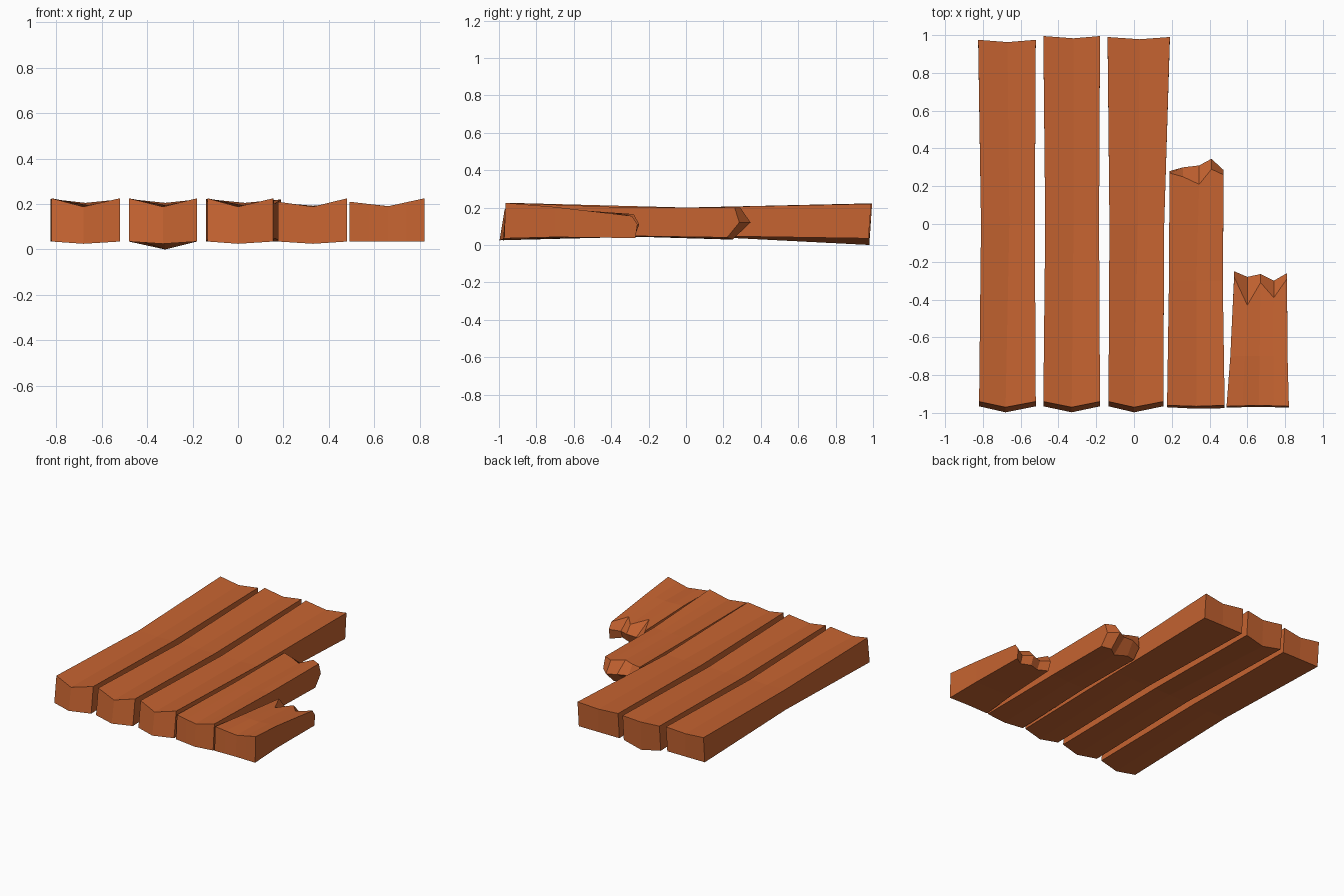
import bpy, bmesh

if "Cube" in bpy.data.objects:
    bpy.data.objects.remove(bpy.data.objects["Cube"])

wood = bpy.data.materials.new("wood")
wood.diffuse_color = (0.56, 0.125, 0.03, 1)
wood.use_nodes = True
wood.node_tree.nodes["Principled BSDF"].inputs["Base Color"].default_value = wood.diffuse_color


def spread(vals, n):
    # resample left / middle / right values over n columns
    out = []
    for i in range(n):
        t = 2 * i / (n - 1)
        k = min(int(t), 1)
        out.append(vals[k] + (vals[k + 1] - vals[k]) * (t - k))
    return out


def row(xs, ys, zs, n):
    return list(zip(spread(xs, n), spread(ys, n), spread(zs, n)))


def plank(name, sections, n=3, tip=None):
    # sections: (top row, bottom row) from front to back; tip: splintered ridge row
    bm = bmesh.new()
    secs = [[[bm.verts.new(p) for p in r] for r in s] for s in sections]
    for (t0, b0), (t1, b1) in zip(secs, secs[1:]):
        for i in range(n - 1):
            bm.faces.new((t0[i], t0[i + 1], t1[i + 1], t1[i]))
            bm.faces.new((b0[i], b1[i], b1[i + 1], b0[i + 1]))
        for i in (0, n - 1):
            bm.faces.new((t0[i], t1[i], b1[i], b0[i]))

    def bridge(a, b):
        for i in range(n - 1):
            bm.faces.new((a[i], a[i + 1], b[i + 1], b[i]))

    bridge(*secs[0])
    t, b = secs[-1]
    if tip:
        m = [bm.verts.new(p) for p in tip]
        bridge(t, m)
        bridge(m, b)
        for i in (0, n - 1):
            bm.faces.new((t[i], m[i], b[i]))
    else:
        bridge(t, b)
    bmesh.ops.recalc_face_normals(bm, faces=bm.faces)
    me = bpy.data.meshes.new(name)
    bm.to_mesh(me)
    bm.free()
    me.materials.append(wood)
    ob = bpy.data.objects.new(name, me)
    bpy.context.collection.objects.link(ob)


def front(x, top, bot, y=(-0.94, -0.97, -0.94), yb=(-0.965, -0.997, -0.965), n=3):
    return row(x, y, top, n), row(x, yb, bot, n)


def flat(x, y, top, bot, n=3):
    return row(x, (y,) * 3, top, n), row(x, (y,) * 3, bot, n)


# three whole planks: front, middle and back x values, back y, back bottom z
whole = [
    ("plank_left", (-.82, -.68, -.52), (-.81, -.66, -.525), (-.825, -.67, -.52), .975, .035),
    ("plank_second", (-.48, -.33, -.18), (-.47, -.32, -.185), (-.48, -.32, -.18), .995, .0),
    ("plank_centre", (-.135, .0, .155), (-.13, .02, .16), (-.14, .03, .19), .99, .035),
]
for name, xf, xm, xb, yb, zb in whole:
    plank(name, [
        front(xf, (.225, .188, .225), (.035, .025, .035)),
        flat(xm, 0, (.2, .195, .2), (.05, .05, .05)),
        (row(xb, (yb, yb - .012, yb), (.222, .205, .22), 3),
         row(xb, (yb - .015, yb - .015, yb - .015), (.035, zb, .035), 3)),
    ])

# longer broken plank with splintered end
n = 5
xs = (.188, .26, .345, .41, .475)
plank("broken_plank_long", [
    front((.175, .33, .48), (.21, .188, .225), (.035, .025, .035),
          (-.96, -.965, -.96), (-.97, -.978, -.975), n),
    flat((.185, .33, .47), -.3, (.2, .192, .2), (.048, .045, .048), n),
    (list(zip(xs, (.27, .25, .21, .29, .26), (.2, .195, .19, .2, .2))),
     list(zip(xs, (.22, .24, .2, .25, .22), (.04, .035, .03, .03, .04)))),
], n, list(zip(xs, (.28, .3, .31, .345, .285), (.11, .13, .12, .12, .12))))

# short broken plank with two deep notches
xs = (.53, .6, .67, .74, .81)
plank("broken_plank_short", [
    front((.49, .66, .82), (.21, .19, .225), (.035, .035, .035),
          (-.965, -.96, -.965), (-.972, -.968, -.972), n),
    flat((.51, .665, .813), -.7, (.195, .19, .203), (.042, .042, .042), n),
    (list(zip(xs, (-.28, -.43, -.31, -.39, -.29), (.165, .175, .165, .172, .155))),
     list(zip(xs, (-.275, -.31, -.29, -.32, -.27), (.045, .045, .045, .045, .037)))),
], n, list(zip(xs, (-.25, -.28, -.265, -.3, -.26), (.11, .1, .11, .1, .11))))
